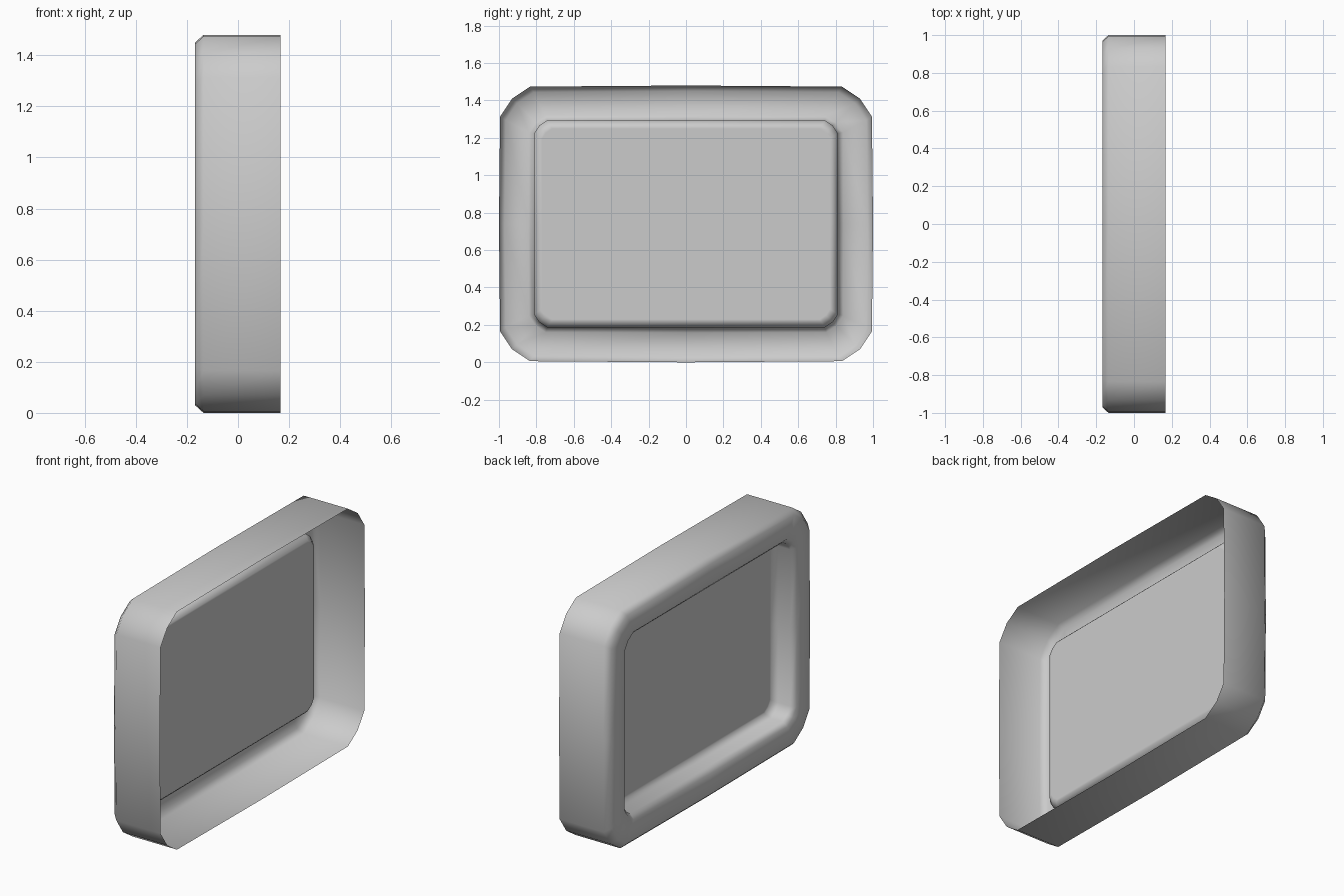
import bpy, bmesh

if "Cube" in bpy.data.objects:
    bpy.data.objects.remove(bpy.data.objects["Cube"])

CZ = 0.74  # height of the centre


def loop(bm, x, hy, hz, r, bow):
    """Rounded rectangle in the YZ plane: two-segment corners, slightly bowed sides."""
    a, b = hy - bow, hz - bow
    corner = [(a, b - r), (a - 0.4 * r, b - 0.4 * r), (a - r, b)]
    pts = []
    for sy, sz, mid in ((1, 1, (0, hz)), (-1, 1, (-hy, 0)), (-1, -1, (0, -hz)), (1, -1, (hy, 0))):
        c = [(sy * y, sz * z) for y, z in corner]
        pts += (c if sy * sz > 0 else c[::-1]) + [mid]
    return [bm.verts.new((x, y, CZ + z)) for y, z in pts]


# Casing profile from open edge, round the front lip, into the recess: x, inset, corner radius, bow
profile = [
    (0.167, 0.0, 0.16, 0.006),
    (-0.135, 0.0, 0.16, 0.006),
    (-0.168, 0.03, 0.15, 0.006),
    (-0.168, 0.158, 0.09, 0.002),
    (-0.140, 0.187, 0.07, 0.0),
    (-0.060, 0.187, 0.07, 0.0),
    (-0.030, 0.215, 0.06, 0.0),
    (-0.030, 0.230, 0.055, 0.0),
]
bm = bmesh.new()
rings = [loop(bm, x, 1.0 - i, CZ - i, r, bow) for x, i, r, bow in profile]
for p, q in zip(rings, rings[1:]):
    n = len(p)
    for k in range(n):
        bm.faces.new((p[k], p[(k + 1) % n], q[(k + 1) % n], q[k]))

# Flat screen panel at the bottom of the recess
bm.faces.new(rings[-1])
bmesh.ops.recalc_face_normals(bm, faces=bm.faces)
bm.faces.ensure_lookup_table()
# Panel looks out through the recess, towards -x
if bm.faces[-1].normal.x > 0:
    bmesh.ops.reverse_faces(bm, faces=bm.faces)

mesh = bpy.data.meshes.new("screen_casing")
bm.to_mesh(mesh)
bm.free()
obj = bpy.data.objects.new("screen_casing", mesh)
bpy.context.collection.objects.link(obj)
mesh.shade_smooth()
